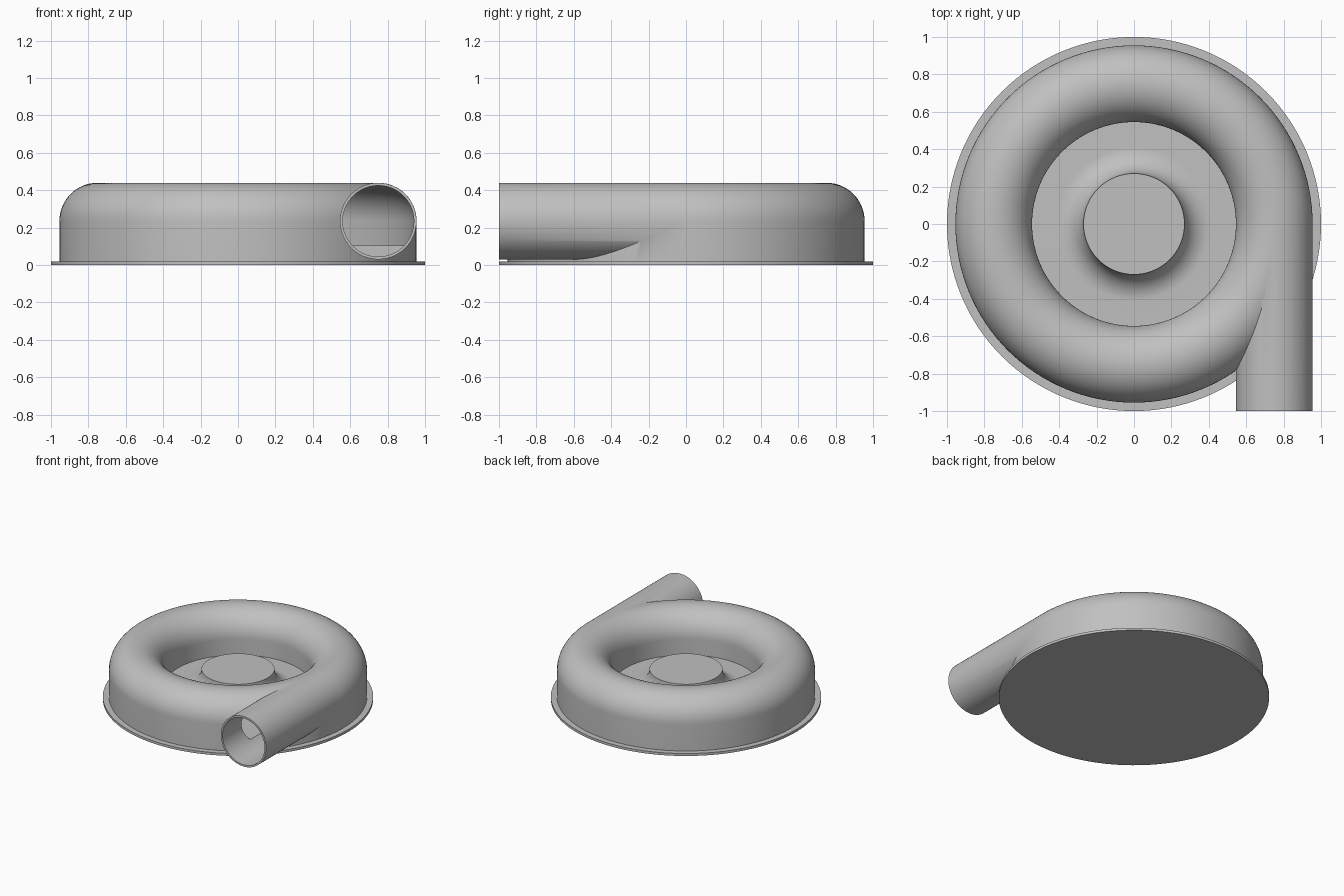
import bpy
import bmesh
from math import sin, cos, pi, radians
from mathutils import Matrix, Vector

if "Cube" in bpy.data.objects:
    bpy.data.objects.remove(bpy.data.objects["Cube"], do_unlink=True)

SEGMENTS = 128
RING = 0.75       # radius of the scroll centre line
TUBE = 0.205      # outer radius of the tube
BORE = 0.19       # inner radius of the tube
AXIS = 0.235      # height of the tube centre
FLOOR = 0.105     # height of the chamber floor

grey = bpy.data.materials.new("plain grey")
grey.use_nodes = True
grey.diffuse_color = (0.53, 0.53, 0.53, 1)
grey.node_tree.nodes["Principled BSDF"].inputs["Base Color"].default_value = grey.diffuse_color


def finish(name, bm):
    bmesh.ops.recalc_face_normals(bm, faces=bm.faces)
    mesh = bpy.data.meshes.new(name)
    bm.to_mesh(mesh)
    bm.free()
    mesh.materials.append(grey)
    obj = bpy.data.objects.new(name, mesh)
    bpy.context.collection.objects.link(obj)
    return obj


def lathe(name, profile):
    """Turn a closed (radius, height) outline about z."""
    bm = bmesh.new()
    verts = [bm.verts.new((r, 0, z)) for r, z in profile]
    edges = [bm.edges.new((a, b)) for a, b in zip(verts, verts[1:] + verts[:1])]
    bmesh.ops.spin(bm, geom=verts + edges, cent=(0, 0, 0), axis=(0, 0, 1),
                   angle=2 * pi, steps=SEGMENTS)
    bmesh.ops.remove_doubles(bm, verts=bm.verts, dist=0.0001)
    return finish(name, bm)


def pipe(name, radius, start, end):
    """Solid cylinder along y on the outlet axis."""
    bm = bmesh.new()
    place = Matrix.Translation(Vector((RING, (start + end) / 2, AXIS)))
    bmesh.ops.create_cone(bm, cap_ends=True, segments=96, radius1=radius, radius2=radius,
                          depth=end - start, matrix=place @ Matrix.Rotation(pi / 2, 4, "X"))
    return finish(name, bm)


def arch(radius, bottom):
    """Round-topped, straight-sided section of the scroll."""
    top = [(RING - radius * cos(pi * i / 32), AXIS + radius * sin(pi * i / 32))
           for i in range(33)]
    return [(RING - radius, bottom)] + top + [(RING + radius, bottom)]


def smooth(obj):
    bpy.ops.object.select_all(action="DESELECT")
    obj.select_set(True)
    bpy.context.view_layer.objects.active = obj
    bpy.ops.object.shade_smooth_by_angle(angle=radians(35))


# Scroll housing joined to its tangential outlet, then hollowed
housing = lathe("scroll_housing", arch(TUBE, 0.01))
outlet = pipe("outlet_solid", TUBE - 0.0005, -1, 0)
chamber = lathe("chamber_cutter", arch(BORE + 0.0005, FLOOR))
bore = pipe("bore_cutter", BORE, -1.1, 0)
helpers = [(outlet, "UNION"), (chamber, "DIFFERENCE"), (bore, "DIFFERENCE")]
for helper, operation in helpers:
    helper.hide_render = True
    mod = housing.modifiers.new(helper.name, "BOOLEAN")
    mod.operation = operation
    mod.solver = "EXACT"
    mod.object = helper
bpy.context.view_layer.update()
graph = bpy.context.evaluated_depsgraph_get()
result = bpy.data.meshes.new_from_object(housing.evaluated_get(graph))
housing.modifiers.clear()
housing.data = result
for helper, operation in helpers:
    bpy.data.objects.remove(helper, do_unlink=True)

# Centre hub with a concave flare running out to the floor
HUB, HUB_TOP = 0.27, 0.245
FLARE = HUB_TOP - FLOOR
flare = [(HUB + FLARE * (1 - cos(a)), HUB_TOP - FLARE * sin(a))
         for a in (pi / 2 * i / 16 for i in range(17))]
hub = lathe("centre_hub", [(0, HUB_TOP)] + flare
            + [(RING - TUBE + 0.005, FLOOR), (RING - TUBE + 0.005, 0.01), (0, 0.01)])

# Thin base flange
base = lathe("base_flange", [(0, 0), (1, 0), (1, 0.02), (0, 0.02)])

for part in (housing, hub, base):
    smooth(part)
